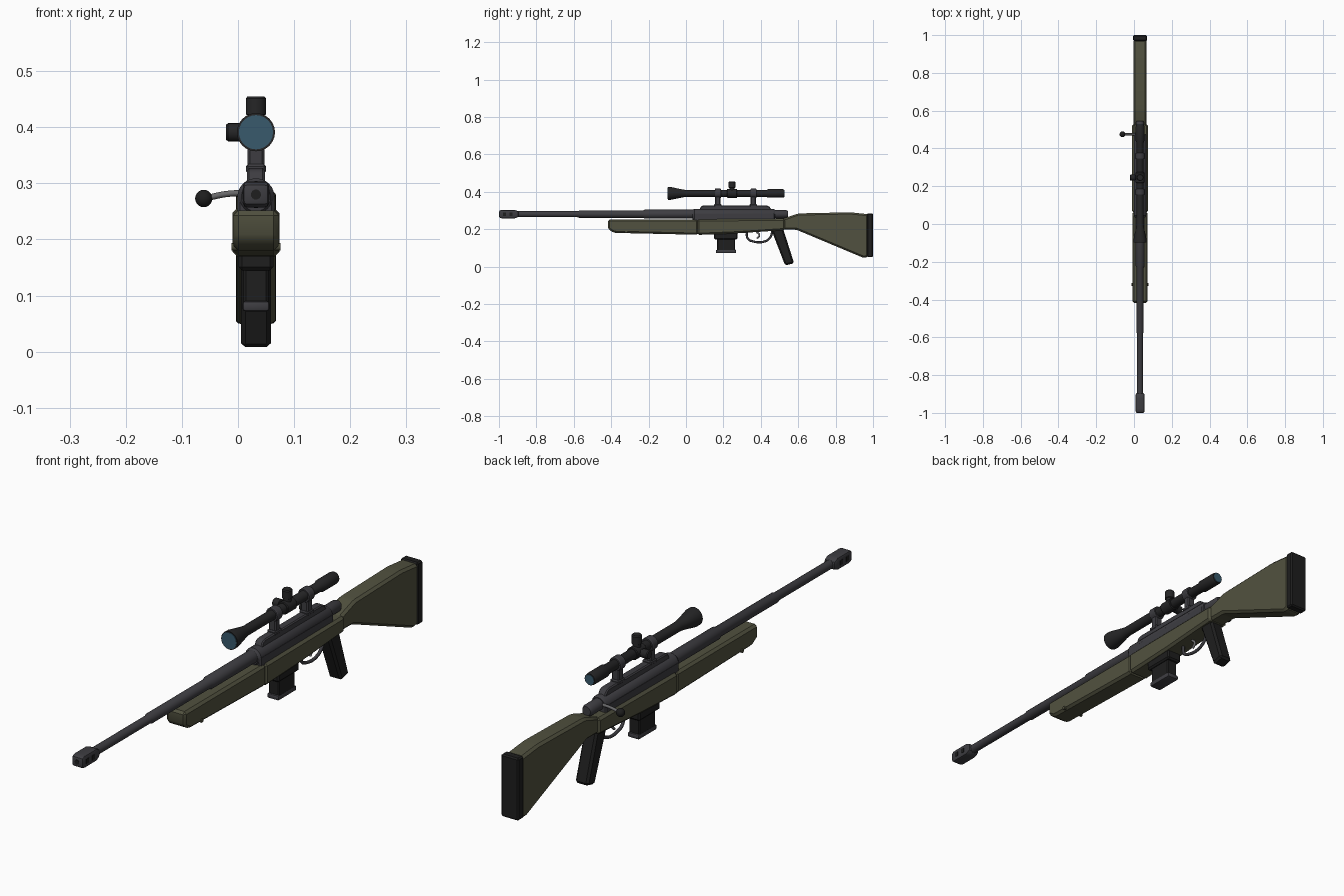
import bpy, bmesh, math
from mathutils import Vector, Matrix

cube = bpy.data.objects.get("Cube")
if cube:
    bpy.data.objects.remove(cube, do_unlink=True)

CX = 0.032  # centre plane of the rifle body


def material(name, rgb):
    m = bpy.data.materials.new(name)
    m.use_nodes = True
    m.diffuse_color = (*rgb, 1)
    m.node_tree.nodes["Principled BSDF"].inputs["Base Color"].default_value = (*rgb, 1)
    return m


OLIVE = material("olive stock", (0.083, 0.083, 0.05))
METAL = material("gun metal", (0.047, 0.046, 0.053))
BLACK = material("black polymer", (0.013, 0.013, 0.013))
SCOPE = material("scope black", (0.019, 0.019, 0.02))
STEEL = material("bare steel", (0.14, 0.14, 0.145))
GLASS = material("lens blue", (0.04, 0.1, 0.15))


def finish(name, bm, mat, angle=30):
    bmesh.ops.recalc_face_normals(bm, faces=bm.faces)
    mesh = bpy.data.meshes.new(name)
    bm.to_mesh(mesh)
    bm.free()
    mesh.materials.append(mat)
    ob = bpy.data.objects.new(name, mesh)
    bpy.context.collection.objects.link(ob)
    bpy.ops.object.select_all(action='DESELECT')
    ob.select_set(True)
    bpy.context.view_layer.objects.active = ob
    bpy.ops.object.shade_smooth_by_angle(angle=math.radians(angle))
    return ob


def bevel(bm, width, segments):
    if width:
        bmesh.ops.bevel(bm, geom=bm.edges[:], offset=width, segments=segments,
                        profile=0.5, affect='EDGES', clamp_overlap=True)


def slab(name, outline, width, mat, chamfer=0.008, segments=1):
    """Side outline of (y, z) points, extruded across x and chamfered."""
    bm = bmesh.new()
    face = bm.faces.new([bm.verts.new((CX - width / 2, y, z)) for y, z in outline])
    out = bmesh.ops.extrude_face_region(bm, geom=[face])
    verts = [v for v in out["geom"] if isinstance(v, bmesh.types.BMVert)]
    bmesh.ops.translate(bm, verts=verts, vec=(width, 0, 0))
    bmesh.ops.recalc_face_normals(bm, faces=bm.faces)
    bevel(bm, chamfer, segments)
    return finish(name, bm, mat)


def box(name, y0, y1, z0, z1, width, mat, chamfer=0.004, segments=1):
    return slab(name, [(y0, z0), (y1, z0), (y1, z1), (y0, z1)], width, mat, chamfer, segments)


def lathe(name, profile, origin, mat, axis='Y', sides=24):
    """Turned part from (distance, radius) points along an axis."""
    bm = bmesh.new()
    rings = []
    for d, r in profile:
        rings.append([bm.verts.new((r * math.cos(i * math.tau / sides),
                                    r * math.sin(i * math.tau / sides), d))
                      for i in range(sides)])
    for a, b in zip(rings, rings[1:]):
        for i in range(sides):
            j = (i + 1) % sides
            bm.faces.new((a[i], a[j], b[j], b[i]))
    bm.faces.new(rings[0])
    bm.faces.new(rings[-1])
    turn = {'X': Matrix.Rotation(math.pi / 2, 4, 'Y'),
            'Y': Matrix.Rotation(-math.pi / 2, 4, 'X'), 'Z': Matrix()}[axis]
    bm.transform(Matrix.Translation(origin) @ turn)
    return finish(name, bm, mat)


def tube(name, points, radius, mat):
    curve = bpy.data.curves.new(name, 'CURVE')
    curve.dimensions = '3D'
    curve.bevel_depth = radius
    curve.bevel_resolution = 2
    curve.resolution_u = 6
    curve.use_fill_caps = True
    spline = curve.splines.new('BEZIER')
    spline.bezier_points.add(len(points) - 1)
    for p, co in zip(spline.bezier_points, points):
        p.co = co
        p.handle_left_type = p.handle_right_type = 'AUTO'
    curve.materials.append(mat)
    ob = bpy.data.objects.new(name, curve)
    bpy.context.collection.objects.link(ob)
    return ob


# Stock
slab("forend", [(-0.417, 0.2), (-0.385, 0.18), (0.066, 0.17), (0.066, 0.252), (-0.417, 0.252)],
     0.08, OLIVE, 0.009)
slab("stock_middle", [(0.06, 0.169), (0.28, 0.178), (0.53, 0.195), (0.53, 0.256), (0.06, 0.252)],
     0.084, OLIVE, 0.009)
slab("butt_stock", [(0.5, 0.197), (0.59, 0.197), (0.95, 0.046), (0.975, 0.052), (0.975, 0.28),
                    (0.877, 0.29), (0.6, 0.284), (0.5, 0.25)], 0.07, OLIVE, 0.009)
box("butt_pad", 0.968, 1.0, 0.05, 0.284, 0.072, BLACK, 0.005)
lathe("sling_pin", [(-0.044, 0.007), (0.044, 0.007)], (CX, -0.32, 0.187), OLIVE, 'X', 12)

# Barrel and muzzle brake
BORE = 0.28
lathe("barrel", [(-0.92, 0.016), (-0.58, 0.016), (-0.57, 0.0195), (-0.23, 0.0195),
                 (-0.22, 0.024), (0.06, 0.024)], (CX, 0, BORE), METAL)
slab("muzzle_brake", [(-1.0, 0.262), (-0.985, 0.257), (-0.915, 0.257), (-0.895, 0.266),
                      (-0.895, 0.294), (-0.915, 0.303), (-0.985, 0.303), (-1.0, 0.298)],
     0.046, METAL, 0.007, 2)
lathe("muzzle_bore", [(-0.001, 0.009), (0.005, 0.009)], (CX, -1.0, BORE), BLACK, sides=16)
for i, y in enumerate((-0.97, -0.935)):
    box(f"brake_port_{i + 1}", y - 0.008, y + 0.008, 0.271, 0.289, 0.048, BLACK, 0)

# Receiver, rail and bolt
lathe("receiver", [(0.035, 0.026), (0.045, 0.033), (0.465, 0.033), (0.475, 0.028)],
      (CX, 0, 0.276), METAL)
box("receiver_bed", 0.04, 0.475, 0.24, 0.285, 0.066, METAL, 0.005)
slab("scope_rail", [(0.07, 0.3), (0.08, 0.322), (0.095, 0.327), (0.43, 0.327),
                    (0.445, 0.322), (0.46, 0.3)], 0.032, METAL, 0.004)
lathe("bolt_shroud", [(0.46, 0.022), (0.535, 0.022), (0.545, 0.017)], (CX, 0, BORE), METAL)
tube("bolt_handle", [(0.02, 0.475, 0.283), (-0.02, 0.475, 0.281), (-0.055, 0.475, 0.274)],
     0.0055, STEEL)
bm = bmesh.new()
bmesh.ops.create_uvsphere(bm, u_segments=16, v_segments=10, radius=0.0155,
                          matrix=Matrix.Translation((-0.061, 0.475, 0.273)))
finish("bolt_knob", bm, BLACK, 60)

# Magazine
box("magazine_well", 0.15, 0.275, 0.145, 0.19, 0.062, BLACK, 0.006)
box("magazine", 0.166, 0.262, 0.08, 0.16, 0.044, BLACK, 0.004)
box("magazine_base", 0.16, 0.268, 0.072, 0.09, 0.048, METAL, 0.005, 2)

# Grip, trigger and guard
slab("pistol_grip", [(0.455, 0.2), (0.53, 0.006), (0.578, 0.018), (0.52, 0.2)], 0.054, BLACK, 0.008)
tube("trigger_guard", [(CX, 0.325, 0.185), (CX, 0.33, 0.15), (CX, 0.36, 0.134), (CX, 0.42, 0.134),
                       (CX, 0.45, 0.155), (CX, 0.462, 0.19)], 0.006, METAL)
tube("trigger", [(CX, 0.378, 0.185), (CX, 0.392, 0.168), (CX, 0.38, 0.15)], 0.005, STEEL)

# Scope
SZ = 0.391
lathe("scope_body", [(-0.097, 0.034), (-0.08, 0.034), (-0.02, 0.0215), (0.0, 0.0185), (0.43, 0.0185),
                     (0.44, 0.023), (0.515, 0.023), (0.525, 0.021)], (CX, 0, SZ), SCOPE)
lathe("front_lens", [(-0.099, 0.0305), (-0.095, 0.0305)], (CX, 0, SZ), GLASS)
lathe("rear_lens", [(0.523, 0.0185), (0.527, 0.0185)], (CX, 0, SZ), GLASS)
for name, y in (("front", 0.17), ("rear", 0.36)):
    lathe(name + "_scope_ring", [(-0.016, 0.0235), (-0.013, 0.0255), (0.013, 0.0255), (0.016, 0.0235)],
          (CX, y, SZ), METAL)
    box(name + "_scope_mount", y - 0.014, y + 0.014, 0.315, 0.376, 0.03, METAL, 0.004)
    box(name + "_mount_foot", y - 0.02, y + 0.02, 0.318, 0.334, 0.036, METAL, 0.004)
lathe("turret_collar", [(-0.028, 0.021), (-0.025, 0.0235), (0.025, 0.0235), (0.028, 0.021)],
      (CX, 0.246, SZ), SCOPE)
turret = [(0, 0.0145), (0.03, 0.0145), (0.032, 0.018), (0.06, 0.018), (0.064, 0.015)]
lathe("elevation_turret", turret, (CX, 0.246, SZ), SCOPE, 'Z', 20)
lathe("windage_turret", [(-d * 0.83, r * 0.9) for d, r in turret], (CX, 0.246, SZ), SCOPE, 'X', 20)
